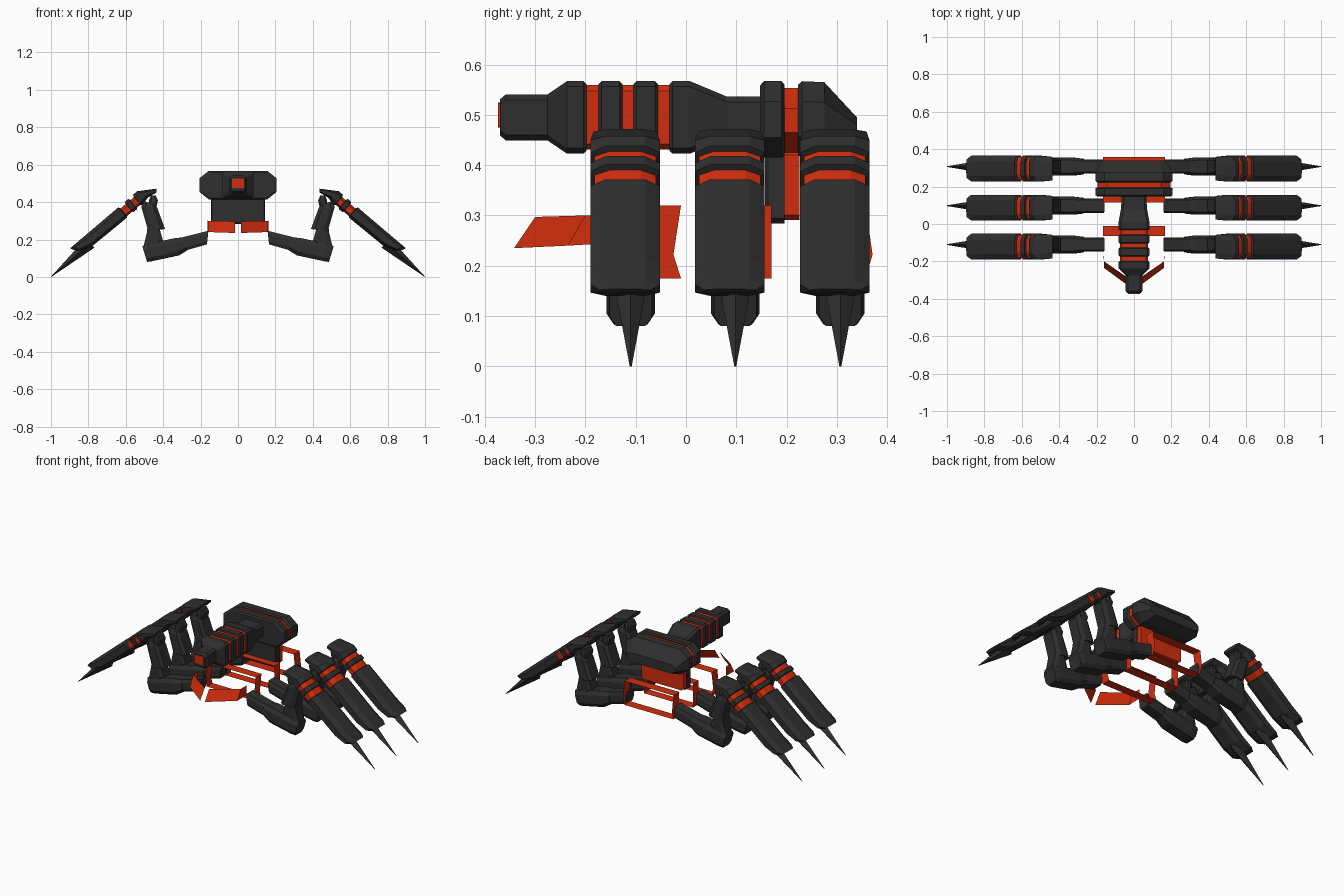
import bpy, bmesh
from mathutils import Vector

if "Cube" in bpy.data.objects:
    bpy.data.objects.remove(bpy.data.objects["Cube"])


def material(name, rgb):
    m = bpy.data.materials.new(name)
    m.diffuse_color = (*rgb, 1)
    m.use_nodes = True
    m.node_tree.nodes["Principled BSDF"].inputs["Base Color"].default_value = m.diffuse_color
    return m


DARK = material("dark_grey", (0.028, 0.028, 0.028))
RED = material("orange_red", (0.64, 0.027, 0.004))


def loft(name, rings, mats=(DARK,), seg=None, cap=True, mirror=False):
    """Skin matching point loops; seg gives a material index per segment."""
    bm = bmesh.new()
    loops = [[bm.verts.new(p) for p in r] for r in rings]
    n = len(loops[0])
    for i in range(len(loops) - 1):
        a, b = loops[i], loops[i + 1]
        for k in range(n):
            f = bm.faces.new((a[k], a[(k + 1) % n], b[(k + 1) % n], b[k]))
            f.material_index = seg[i] if seg else 0
    if cap:
        bm.faces.new(loops[0])
        bm.faces.new(loops[-1])
    bmesh.ops.recalc_face_normals(bm, faces=bm.faces)
    return finish(name, bm, mats, mirror)


def finish(name, bm, mats, mirror):
    me = bpy.data.meshes.new(name)
    bm.to_mesh(me)
    bm.free()
    for m in mats:
        me.materials.append(m)
    ob = bpy.data.objects.new(name, me)
    bpy.context.collection.objects.link(ob)
    if mirror:
        ob.modifiers.new("Mirror", 'MIRROR').use_mirror_merge = False
    return ob


def octagon(y, hx, z0, z1, cx, cz):
    """Chamfered rectangle in the xz plane at depth y."""
    return [(-hx + cx, y, z0), (hx - cx, y, z0), (hx, y, z0 + cz), (hx, y, z1 - cz),
            (hx - cx, y, z1), (-hx + cx, y, z1), (-hx, y, z1 - cz), (-hx, y, z0 + cz)]


def tube(name, stations, mat=DARK):
    """Body tube around the long axis; stations are (y, half x, half z)."""
    return loft(name, [octagon(y, hx, .495 - hz, .495 + hz, .013, .011)
                       for y, hx, hz in stations], (mat,))


# head, segmented neck and waist
tube("head", [(-.37, .037, .036), (-.358, .045, .046), (-.275, .045, .046),
              (-.237, .083, .072), (-.204, .083, .072), (-.198, .077, .066)])
tube("neck_core", [(-.205, .076, .064), (-.02, .076, .064)], RED)
for i, y in enumerate((-.174, -.104)):
    tube(f"neck_ring_{i + 1}", [(y, .077, .066), (y + .006, .083, .072),
                                (y + .042, .083, .072), (y + .048, .077, .066)])
tube("waist", [(-.033, .077, .066), (-.027, .083, .072), (.008, .083, .072),
               (.08, .07, .042), (.155, .065, .042)])
loft("eye_plate", [octagon(y, .031, .475, .525, .002, .002) for y in (-.374, -.366)], (RED,))

# abdomen: front collar, red band, rear shell
loft("abdomen_collar", [octagon(.147, .195, .422, .558, .05, .04),
                        octagon(.155, .207, .415, .567, .05, .04),
                        octagon(.19, .207, .415, .567, .05, .04),
                        octagon(.196, .197, .42, .56, .05, .04)])
loft("collar_base", [octagon(.157, .14, .29, .43, .012, .01),
                     octagon(.163, .145, .284, .43, .012, .01),
                     octagon(.196, .145, .284, .43, .012, .01)])
loft("abdomen_band", [octagon(y, .195, .425, .553, .05, .04) for y in (.19, .232)], (RED,))
loft("band_base", [octagon(y, .14, .291, .43, .012, .01) for y in (.19, .226)], (RED,))
loft("abdomen_shell", [octagon(.223, .197, .42, .56, .05, .04),
                       octagon(.231, .207, .415, .567, .05, .04),
                       octagon(.275, .207, .415, .565, .05, .04),
                       octagon(.34, .167, .44, .495, .03, .015)])

# red hoops carrying the leg roots, thin sheet bands
for i, (y0, y1, s) in enumerate(((-.065, -.01, -.015), (.115, .17, 0), (.3, .357, .014))):
    path = [(.165, .175, 0), (.165, .222, s), (.165, .32, 0),
            (-.165, .32, 0), (-.165, .222, s), (-.165, .175, 0)]
    loft(f"leg_hoop_{i + 1}", [[(x, y + d, z) for x, z, d in path] for y in (y0, y1)],
         (RED,), cap=False)

# chin blades, thin folded plates
bm = bmesh.new()
low = [bm.verts.new(p) for p in ((.015, -.342, .235), (.16, -.235, .24), (.163, -.15, .245))]
top = [bm.verts.new(p) for p in ((.015, -.30, .297), (.16, -.20, .30), (.163, -.15, .302))]
for k in range(2):
    bm.faces.new((low[k], low[k + 1], top[k + 1], top[k]))
finish("chin_blade", bm, (RED,), True)


def limb(name, yc, stations, y0, y1, cham=.014, mats=(DARK,), seg=None):
    """Limb lofted between outer and inner edge points in the xz plane."""
    rings = []
    for ox, oz, ix, iz, inset in stations:
        o, i = Vector((ox, 0, oz)), Vector((ix, 0, iz))
        a, b = yc + y0 + inset, yc + y1 - inset
        p, q = o.lerp(i, .25), o.lerp(i, .78)
        ring = []
        for v, y in ((o, a + cham), (o, b - cham), (p, b), (q, b),
                     (i, b - cham), (i, a + cham), (q, a), (p, a)):
            ring.append((v.x, y, v.z))
        rings.append(ring)
    return loft(name, rings, mats, seg, True, True)


def shin_station(x, thick, inset=0):
    """Station on the sloping shin, square to its top line."""
    z = .457 - .85 * (x - .54)
    t = .012 if inset else 0
    return (x - .65 * t, z - .76 * t, x - .65 * thick, z - .76 * thick, inset)


SHIN = [(.435, .472, .435, .452, .006), (.54, .458, .48, .425, 0),
        shin_station(.562, .072), shin_station(.564, .066, .008),
        shin_station(.584, .066, .008), shin_station(.586, .072),
        shin_station(.606, .072), shin_station(.608, .066, .008),
        shin_station(.636, .066, .008), shin_station(.64, .072),
        shin_station(.82, .068), (.878, .170, .845, .14, 0), (.897, .154, .885, .146, .018)]
SHIN_SEG = [0, 0, 0, 1, 0, 0, 0, 1, 0, 0, 0, 0]

# three legs on each side
for n, yc in enumerate((-.11, .098, .307)):
    tag = f"_{n + 1}"
    limb("hip" + tag, yc, [(.158, .247, .166, .174, 0), (.30, .211, .285, .14, 0)], -.038, .038, .008)
    limb("thigh" + tag, yc, [(.28, .212, .266, .145, .006), (.335, .208, .315, .115, 0),
                             (.475, .178, .46, .084, 0), (.512, .165, .486, .08, .006)], -.048, .048)
    limb("knee_block" + tag, yc, [(.508, .15, .42, .16, .004), (.488, .235, .40, .19, 0),
                                  (.485, .26, .42, .26, 0)], -.04, .04, .01)
    limb("upper_shank" + tag, yc, [(.48, .245, .39, .256, 0), (.517, .375, .432, .37, 0),
                                   (.505, .407, .445, .385, .008)], -.047, .047)
    limb("shin_joint" + tag, yc, [(.475, .37, .437, .37, 0), (.476, .41, .428, .41, 0),
                                  (.466, .435, .44, .435, .006)], -.035, .035, .008)
    limb("shin" + tag, yc, SHIN, -.08, .058, .03, (DARK, RED), SHIN_SEG)
    # pointed claw with a diamond section
    base, tip = Vector((.79, yc, .182)), Vector((1, yc, 0))
    side, up = Vector((0, 1, 0)), Vector((.65, 0, .76))
    loft("claw" + tag, [[c + side * w, c + up * h, c - side * w, c - up * h]
                        for c, w, h in ((base, .036, .034), (tip, .002, .001))], mirror=True)
